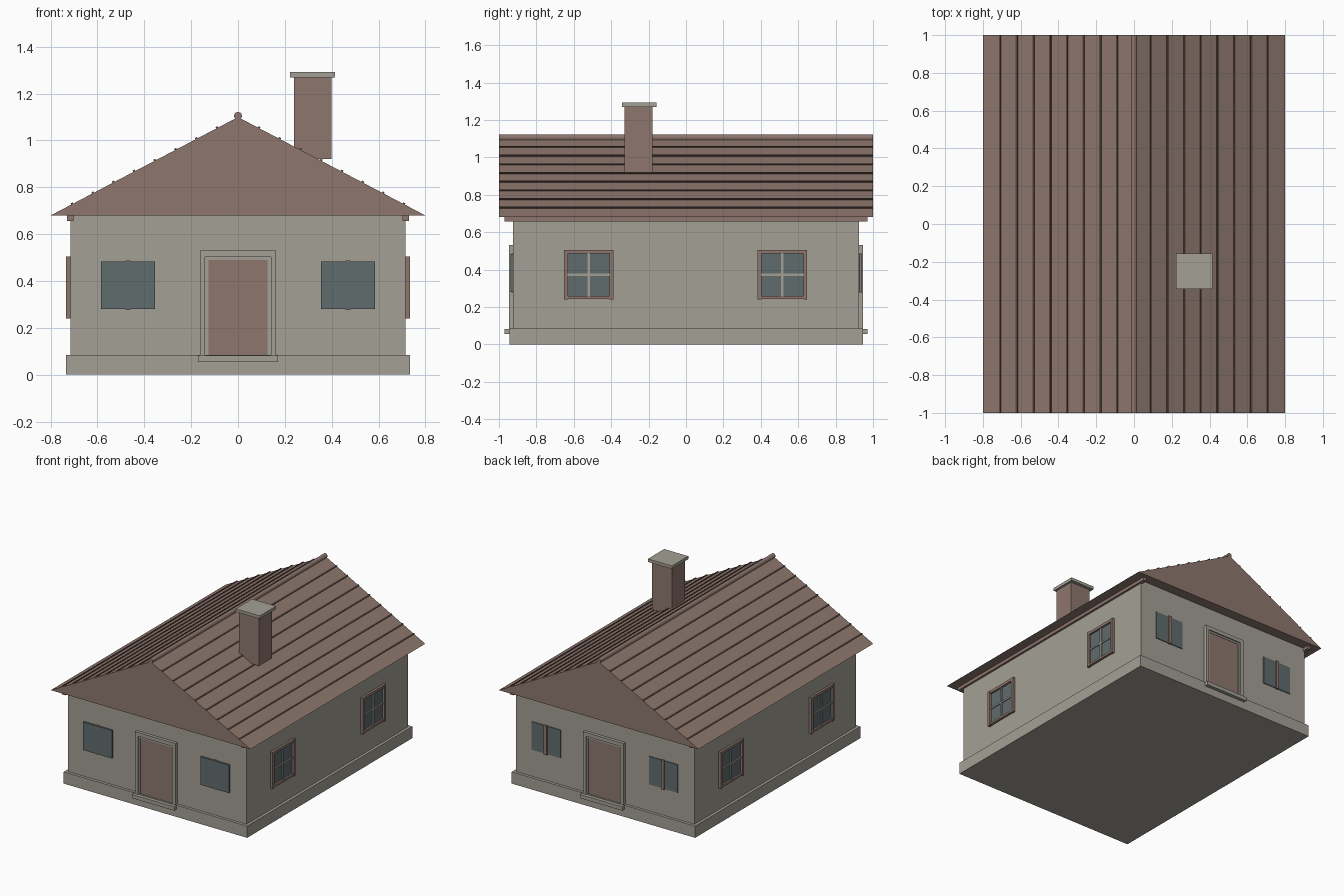
import bpy, math
from mathutils import Vector

cube = bpy.data.objects.get("Cube")
if cube:
    bpy.data.objects.remove(cube, do_unlink=True)


def material(name, r, g, b):
    m = bpy.data.materials.new(name)
    m.use_nodes = True
    m.diffuse_color = (r, g, b, 1)
    m.node_tree.nodes["Principled BSDF"].inputs["Base Color"].default_value = (r, g, b, 1)
    return m


STONE = material("pale stone", 0.37, 0.35, 0.30)
BROWN = material("red brown", 0.27, 0.185, 0.155)
DARK = material("dark brown", 0.10, 0.065, 0.055)
GLASS = material("blue grey glass", 0.115, 0.15, 0.155)


def mesh_object(name, verts, faces, mat):
    me = bpy.data.meshes.new(name)
    me.from_pydata(verts, [], faces)
    me.materials.append(mat)
    ob = bpy.data.objects.new(name, me)
    bpy.context.collection.objects.link(ob)
    return ob


def box(name, xs, ys, zs, mat):
    """Box between the given pairs of limits."""
    (x0, x1), (y0, y1), (z0, z1) = sorted(xs), sorted(ys), sorted(zs)
    verts = [(x, y, z) for z in (z0, z1) for x, y in ((x0, y0), (x1, y0), (x1, y1), (x0, y1))]
    faces = [(3, 2, 1, 0), (4, 5, 6, 7)] + [(i, (i + 1) % 4, (i + 1) % 4 + 4, i + 4) for i in range(4)]
    return mesh_object(name, verts, faces, mat)


def prism(name, profile, half, mat):
    """Counter-clockwise x-z profile extruded along y."""
    n = len(profile)
    verts = [(x, y, z) for y in (-half, half) for x, z in profile]
    faces = [tuple(range(n)), tuple(reversed(range(n, 2 * n)))]
    faces += [((i + 1) % n, i, i + n, (i + 1) % n + n) for i in range(n)]
    return mesh_object(name, verts, faces, mat)


# Body
WALL_X, WALL_Y = 0.715, 0.925
EAVE, APEX, ROOF_X = 0.68, 1.10, 0.80
box("plinth", (-0.735, 0.735), (-0.945, 0.945), (0, 0.085), STONE)
box("walls", (-WALL_X, WALL_X), (-WALL_Y, WALL_Y), (0.085, EAVE), STONE)

# Roof with seam strips, ridge roll and eave beams
prism("roof", [(-ROOF_X, EAVE), (ROOF_X, EAVE), (0, APEX)], 1.0, BROWN)
for side, label in ((-1, "right"), (1, "left")):
    along = Vector((side * ROOF_X, EAVE - APEX)).normalized()
    out = Vector((-along.y * side, along.x * side))
    for k in range(1, 9):
        x = 0.0885 * k
        c = Vector((side * x, APEX - (APEX - EAVE) * x / ROOF_X))
        pts = [c + along * a + out * b for a, b in
               ((-0.005, -0.003), (0.005, -0.003), (0.005, 0.006), (-0.005, 0.006))]
        if side > 0:
            pts.reverse()
        prism(f"{label}_roof_seam_{k}", [tuple(p) for p in reversed(pts)], 1.0, DARK)
    box(f"{label}_eave_beam", (side * 0.703, side * 0.73), (-0.97, 0.97), (0.657, 0.685), BROWN)
ridge = [(0.017 * math.cos(t * math.tau / 12), 1.105 + 0.017 * math.sin(t * math.tau / 12))
         for t in range(12)]
prism("ridge_roll", ridge, 1.0, BROWN)

# Chimney
box("chimney", (0.24, 0.40), (-0.33, -0.18), (0.92, 1.27), BROWN)
box("chimney_cap", (0.222, 0.415), (-0.343, -0.157), (1.27, 1.292), STONE)

# Doors and windows in both gable walls
for s, end in ((-1, "front"), (1, "back")):
    wall = s * (WALL_Y - 0.01)
    for side, label in ((-1, "right"), (1, "left")):
        box(f"{end}_door_{label}_jamb", (side * 0.14, side * 0.162), (wall, s * 0.947), (0.08, 0.53), STONE)
        box(f"{end}_door_{label}_inner_jamb", (side * 0.127, side * 0.14), (wall, s * 0.938), (0.08, 0.503), STONE)
        x = side * 0.47
        glass_y = 0.937 if s < 0 else 0.931
        bar_y = 0.934 if s < 0 else 0.941
        box(f"{end}_{label}_window_glass", (x - 0.115, x + 0.115), (wall, s * glass_y), (0.28, 0.483), GLASS)
        box(f"{end}_{label}_window_bar", (x - 0.011, x + 0.011), (wall, s * bar_y), (0.276, 0.487), BROWN)
    box(f"{end}_door_lintel", (-0.14, 0.14), (wall, s * 0.947), (0.503, 0.53), STONE)
    box(f"{end}_door_inner_lintel", (-0.14, 0.14), (wall, s * 0.938), (0.49, 0.503), STONE)
    box(f"{end}_door", (-0.127, 0.127), (wall, s * 0.935), (0.08, 0.49), BROWN)
    box(f"{end}_door_step", (-0.17, 0.17), (wall, s * 0.97), (0.055, 0.082), STONE)

# Four-pane windows in the long walls
for s, label in ((-1, "right"), (1, "left")):
    wall = s * (WALL_X - 0.01)
    for y, place in ((-0.52, "front"), (0.515, "rear")):
        name = f"{label}_{place}_window"
        for e, edge in ((-1, "front"), (1, "rear")):
            box(f"{name}_{edge}_stile", (wall, s * 0.734), (y + e * 0.112, y + e * 0.132), (0.24, 0.505), BROWN)
        box(f"{name}_head", (wall, s * 0.732), (y - 0.112, y + 0.112), (0.485, 0.505), BROWN)
        box(f"{name}_sill", (wall, s * 0.732), (y - 0.112, y + 0.112), (0.243, 0.258), BROWN)
        box(f"{name}_glass", (wall, s * 0.719), (y - 0.112, y + 0.112), (0.258, 0.485), GLASS)
        box(f"{name}_upright_bar", (wall, s * 0.727), (y - 0.006, y + 0.006), (0.258, 0.485), STONE)
        box(f"{name}_cross_bar", (wall, s * 0.726), (y - 0.112, y + 0.112), (0.366, 0.378), STONE)
